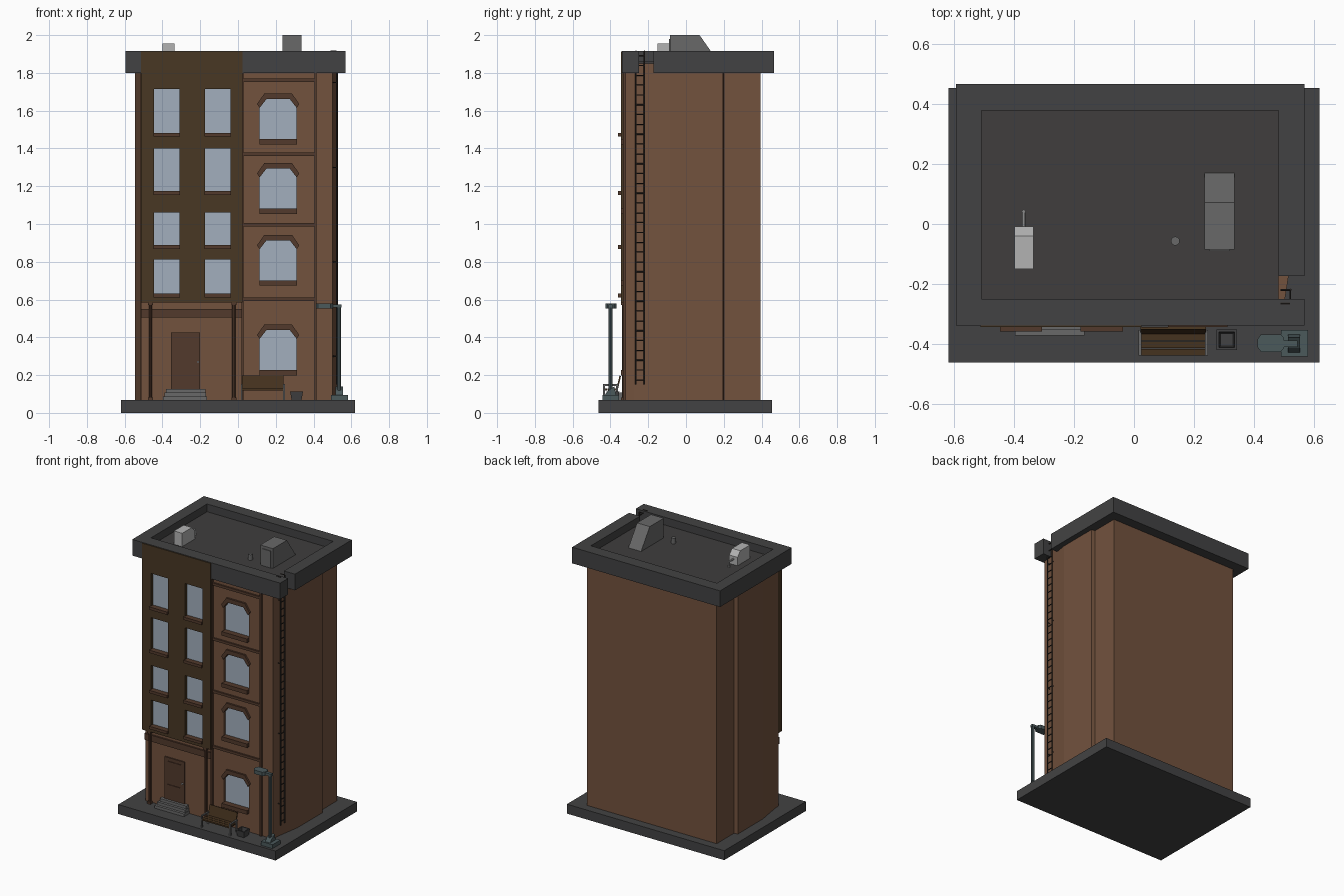
import bpy, bmesh, math
from mathutils import Vector

if "Cube" in bpy.data.objects:
    bpy.data.objects.remove(bpy.data.objects["Cube"])

COLORS = {
    "brick": (0.17, 0.085, 0.048), "panel": (0.065, 0.038, 0.017), "trim": (0.085, 0.042, 0.025),
    "stone": (0.055, 0.055, 0.056), "roof": (0.05, 0.048, 0.047), "glass": (0.36, 0.43, 0.51),
    "wood": (0.06, 0.032, 0.013), "metal": (0.07, 0.10, 0.105), "iron": (0.03, 0.025, 0.022),
    "grey": (0.14, 0.14, 0.14), "light": (0.45, 0.45, 0.45),
}
MATS = {}
for key, c in COLORS.items():
    MATS[key] = bpy.data.materials.new(key)
    MATS[key].diffuse_color = (*c, 1)


def finish(name, bm, mat):
    bmesh.ops.recalc_face_normals(bm, faces=bm.faces)
    me = bpy.data.meshes.new(name)
    bm.to_mesh(me)
    bm.free()
    ob = bpy.data.objects.new(name, me)
    me.materials.append(MATS[mat])
    bpy.context.collection.objects.link(ob)
    return ob


def box(name, x0, x1, y0, y1, z0, z1, mat):
    bm = bmesh.new()
    bmesh.ops.create_cube(bm, size=1)
    for v in bm.verts:
        v.co = ((x0 + x1) / 2 + v.co.x * (x1 - x0), (y0 + y1) / 2 + v.co.y * (y1 - y0),
                (z0 + z1) / 2 + v.co.z * (z1 - z0))
    return finish(name, bm, mat)


def prism(name, pts, axis, a, b, mat):
    """Extrude a 2D outline along the given axis from a to b."""
    place = {"x": lambda p, t: (t, p[0], p[1]), "y": lambda p, t: (p[0], t, p[1]),
             "z": lambda p, t: (p[0], p[1], t)}[axis]
    bm = bmesh.new()
    lo = [bm.verts.new(place(p, a)) for p in pts]
    hi = [bm.verts.new(place(p, b)) for p in pts]
    bm.faces.new(lo)
    bm.faces.new(hi)
    for i in range(len(pts)):
        j = (i + 1) % len(pts)
        bm.faces.new((lo[i], lo[j], hi[j], hi[i]))
    return finish(name, bm, mat)


def rod(name, p, q, r, mat, sides=8, r2=None):
    p, q = Vector(p), Vector(q)
    bm = bmesh.new()
    bmesh.ops.create_cone(bm, cap_ends=True, segments=sides, radius1=r,
                          radius2=r if r2 is None else r2, depth=(q - p).length)
    bm.transform((q - p).to_track_quat("Z", "Y").to_matrix().to_4x4())
    bmesh.ops.translate(bm, verts=bm.verts, vec=(p + q) / 2)
    return finish(name, bm, mat)


# pavement and main body, stepped slightly on both sides
G = 0.067
box("pavement", -0.62, 0.62, -0.462, 0.455, 0, G, "stone")
half = [(0.508, -0.30), (0.508, -0.275), (0.538, -0.085), (0.538, 0.195), (0.511, 0.2), (0.511, 0.395)]
outline = [(x - 0.0075, y) for x, y in half] + [(-x - 0.0075, y) for x, y in reversed(half)]
prism("main_body", outline, "z", G, 1.85, "brick")

# roof floor and parapet with an opening for the ladder
box("roof_floor", -0.515, 0.483, -0.255, 0.385, 1.80, 1.86, "roof")
box("parapet_front", -0.595, 0.57, -0.34, -0.25, 1.80, 1.915, "stone")
box("parapet_back", -0.595, 0.57, 0.38, 0.467, 1.80, 1.915, "stone")
box("parapet_left", -0.595, -0.51, -0.25, 0.38, 1.80, 1.915, "stone")
box("parapet_right", 0.483, 0.57, -0.173, 0.38, 1.80, 1.915, "stone")


def pierced_wall(name, cols, rows, x0, x1, y0, y1, z0, z1, mat):
    """Wall layer made of piers and spandrels around window openings."""
    xs = [x0] + [v for c in cols for v in c] + [x1]
    for i in range(0, len(xs), 2):
        box(name + "_pier", xs[i], xs[i + 1], y0, y1, z0, z1, mat)
    zs = [z0] + [v for r in rows for v in r] + [z1]
    for c in cols:
        for i in range(0, len(zs), 2):
            box(name + "_spandrel", c[0], c[1], y0, y1, zs[i], zs[i + 1], mat)


# dark upper bay with eight windows
cols = [(-0.445, -0.31), (-0.175, -0.04)]
rows = [(0.63, 0.813), (0.886, 1.06), (1.172, 1.40), (1.48, 1.715)]
pierced_wall("bay", cols, rows, -0.513, 0.025, -0.345, -0.30, 0.585, 1.912, "panel")
for a, b in cols:
    for lo, hi in rows:
        box("bay_glass", a, b, -0.322, -0.30, lo, hi, "glass")
        box("bay_sill", a - 0.003, b + 0.003, -0.36, -0.315, lo - 0.018, lo + 0.002, "trim")

# brick facade on the right with four arched windows
bottoms = [0.225, 0.70, 1.08, 1.448]
wx0, wx1, wc = 0.115, 0.31, 0.2125
pierced_wall("facade", [(wx0, wx1)], [(b, b + 0.215) for b in bottoms],
             0.02, 0.50, -0.32, -0.295, G, 1.80, "brick")
for b in bottoms:
    box("arched_glass", wx0, wx1, -0.304, -0.298, b, b + 0.215, "glass")
    box("arched_sill", wx0 - 0.002, wx1 + 0.002, -0.345, -0.30, b - 0.026, b + 0.002, "trim")
    arch = [(0.112, 0.187), (0.073, 0.243), (-0.073, 0.243), (-0.112, 0.187),
            (-0.098, 0.167), (-0.062, 0.213), (0.062, 0.213), (0.098, 0.167)]
    prism("window_arch", [(wc + x, b + z) for x, z in arch], "y", -0.333, -0.30, "trim")
    for s in (-1, 1):
        corner = [(0.098, 0.167), (0.062, 0.213), (0.098, 0.215)]
        prism("arch_corner", [(wc + s * x, b + z) for x, z in corner], "y", -0.32, -0.30, "brick")
for z in (0.593, 0.987, 1.36, 1.752):
    box("floor_band", 0.025, 0.41, -0.331, -0.31, z, z + 0.018, "trim")
for x in (0.024, 0.41):
    box("pilaster", x - 0.006, x + 0.006, -0.333, -0.31, G, 1.80, "trim")

# entrance: band, columns, door, steps
box("entrance_wall", -0.513, 0.02, -0.31, -0.29, G, 0.585, "brick")
box("entrance_band", -0.513, 0.025, -0.322, -0.30, 0.505, 0.55, "trim")
for x in (-0.463, -0.022):
    rod("entrance_column", (x, -0.33, G), (x, -0.33, 0.585), 0.009, "trim")
    for z in (G, 0.57):
        box("column_block", x - 0.013, x + 0.013, -0.343, -0.317, z, z + 0.015, "trim")
box("door", -0.355, -0.20, -0.318, -0.30, 0.12, 0.425, "trim")
for z0, z1 in ((0.15, 0.235), (0.255, 0.40)):
    box("door_panel", -0.33, -0.225, -0.322, -0.31, z0, z1, "trim")
rod("door_handle", (-0.212, -0.33, 0.27), (-0.212, -0.315, 0.27), 0.006, "light")
for i in range(3):
    box("entrance_step", -0.397 + 0.008 * i, -0.165 - 0.004 * i, -0.372 + 0.018 * i, -0.305,
        G + 0.02 * i, G + 0.02 * (i + 1), "grey")

# bench with tilted back
for i in range(3):
    y = -0.44 + 0.025 * i
    box("bench_seat_slat", 0.022, 0.24, y, y + 0.022, 0.118, 0.128, "wood")
prism("bench_back", [(-0.368, 0.128), (-0.36, 0.126), (-0.344, 0.195), (-0.352, 0.198)],
      "x", 0.022, 0.24, "wood")
for x in (0.015, 0.238):
    box("bench_front_leg", x, x + 0.01, -0.44, -0.43, G, 0.15, "grey")
    box("bench_rear_leg", x, x + 0.01, -0.37, -0.36, G, 0.15, "grey")
    box("bench_armrest", x, x + 0.01, -0.44, -0.355, 0.143, 0.152, "grey")

# open tapered litter bin
bm = bmesh.new()
rings = [[bm.verts.new((0.31 + sx * r, -0.387 + sy * r, z))
          for sx, sy in ((-1, -1), (1, -1), (1, 1), (-1, 1))]
         for r, z in ((0.026, G), (0.034, 0.112), (0.026, 0.112), (0.021, 0.075))]
bm.faces.new(rings[0])
bm.faces.new(rings[3])
for lo, hi in zip(rings, rings[1:]):
    for i in range(4):
        bm.faces.new((lo[i], lo[(i + 1) % 4], hi[(i + 1) % 4], hi[i]))
finish("litter_bin", bm, "stone")

# street lamp
box("lamp_base", 0.492, 0.582, -0.443, -0.355, G, 0.095, "metal")
prism("lamp_plinth", [(-0.43, 0.095), (-0.37, 0.095), (-0.38, 0.14), (-0.415, 0.115)],
      "x", 0.515, 0.555, "metal")
rod("lamp_pole", (0.535, -0.4, 0.095), (0.535, -0.4, 0.57), 0.011, "metal")
box("lamp_arm", 0.49, 0.547, -0.411, -0.389, 0.558, 0.575, "metal")
head = [(0.412, -0.41), (0.424, -0.427), (0.49, -0.427), (0.502, -0.415),
        (0.502, -0.381), (0.49, -0.369), (0.424, -0.369), (0.412, -0.386)]
prism("lamp_head", head, "z", 0.553, 0.58, "metal")

# roof ladder on the right wall
for y in (-0.265, -0.22):
    rod("ladder_rail", (0.522, y, 0.15), (0.522, y, 1.915), 0.004, "iron", 6)
    rod("ladder_hook", (0.522, y, 1.915), (0.49, y, 1.915), 0.004, "iron", 6)
for i in range(34):
    z = 0.175 + i * 0.052
    rod("ladder_rung", (0.522, -0.265, z), (0.522, -0.22, z), 0.003, "iron", 6)
for z in (0.3, 0.8, 1.3, 1.75):
    for y in (-0.265, -0.22):
        rod("ladder_bracket", (0.495, y, z), (0.522, y, z), 0.003, "iron", 6)

# rooftop stair housing, vent pipe and air conditioner
prism("stair_housing", [(-0.085, 1.86), (0.17, 1.86), (0.072, 2.0), (-0.085, 2.0)],
      "x", 0.235, 0.335, "grey")
box("stair_door", 0.25, 0.32, -0.09, -0.08, 1.86, 1.98, "grey")
rod("vent_pipe", (0.138, -0.057, 1.86), (0.138, -0.057, 1.9), 0.015, "grey", 12)
prism("air_conditioner", [(-0.15, 1.86), (-0.008, 1.86), (-0.008, 1.92), (-0.04, 1.955), (-0.15, 1.955)],
      "x", -0.4, -0.335, "light")
rod("conditioner_pipe", (-0.368, -0.01, 1.9), (-0.368, 0.045, 1.9), 0.006, "light")
rod("conditioner_pipe_drop", (-0.368, 0.042, 1.905), (-0.368, 0.042, 1.86), 0.006, "light")

for m in bpy.data.materials:
    if m.users and not m.is_grease_pencil:
        m.use_nodes = True
        m.node_tree.nodes["Principled BSDF"].inputs["Base Color"].default_value = m.diffuse_color
